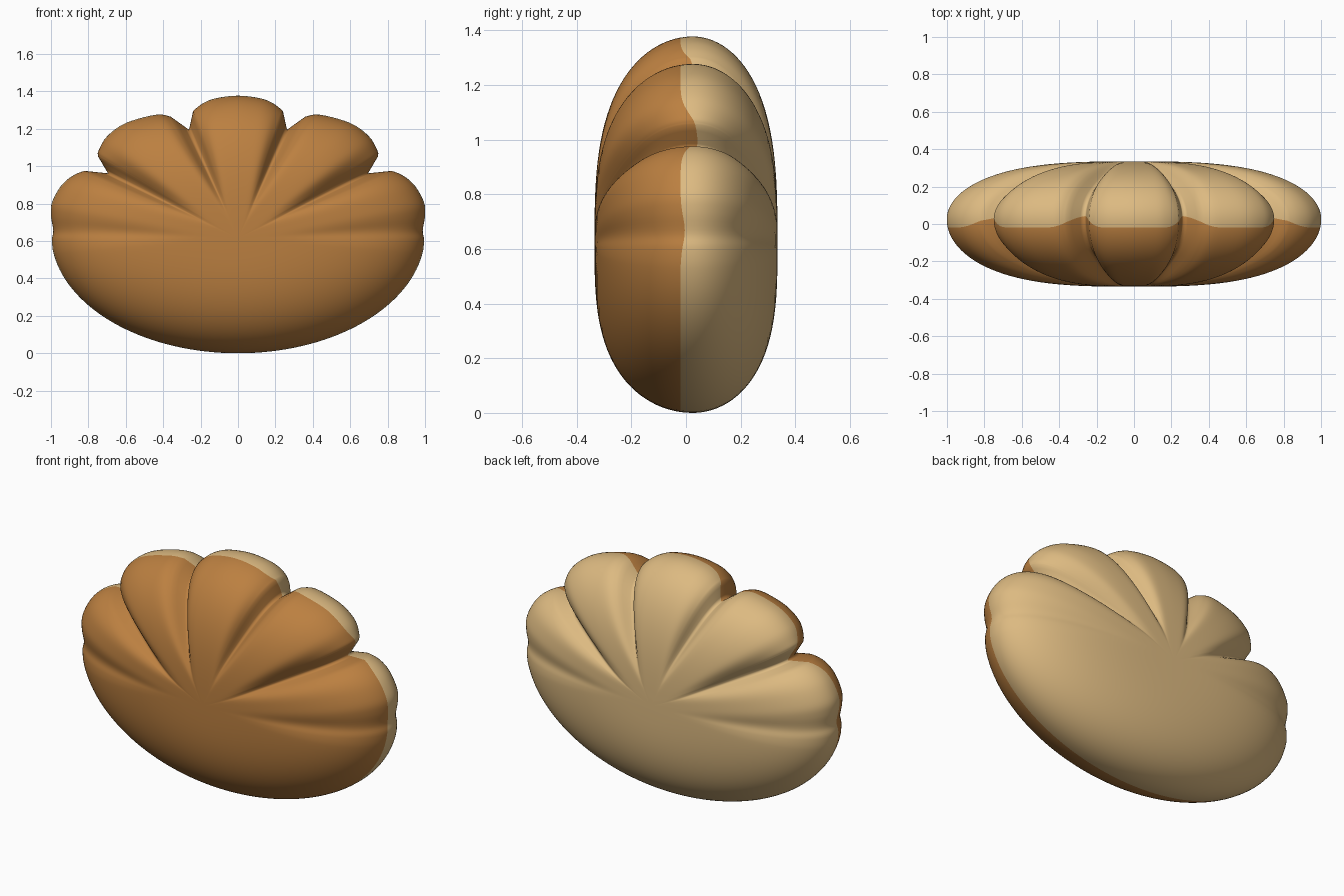
import bpy, bmesh, math
from mathutils import Vector

if "Cube" in bpy.data.objects:
    bpy.data.objects.remove(bpy.data.objects["Cube"])

CZ = 0.62                      # height of the point the folds fan out from
RIM_Y = 0.025                  # depth of the outer rim
FRONT, BACK = 0.36, 0.31       # bulge of the front and back
RINGS = 28
FOLDS = [(28, 0.24, 5.5), (66, 0.24, 5.5), (3, 0.05, 4.0)]   # angle, depth, width


def material(name, rgb):
    m = bpy.data.materials.new(name)
    m.diffuse_color = (*rgb, 1)
    m.use_nodes = True
    m.node_tree.nodes["Principled BSDF"].inputs["Base Color"].default_value = m.diffuse_color
    return m


def curve(pts, steps=8):
    """Smooth curve through pts; first and last are only tangent guides."""
    out = []
    P = [Vector(p) for p in pts]
    for a, b, c, d in zip(P, P[1:], P[2:], P[3:]):
        for k in range(steps):
            t = k / steps
            out.append(0.5 * (2*b + (c - a)*t + (2*a - 5*b + 4*c - d)*t*t + (3*b - a - 3*c + d)*t**3))
    return out + [P[-2]]


def line(a, b, steps=4):
    return [Vector(a).lerp(Vector(b), k / steps) for k in range(1, steps)]


# Right half of the outline, bottom to top
notch1, notch2 = (0.695, 0.967), (0.262, 1.20)
half = [Vector((math.sin(a), 0.645 - 0.64 * math.cos(a)))
        for a in [math.radians(k * 2.5) for k in range(0, 34)]]
half += curve([(0.975, 0.5), (0.995, 0.60), (0.988, 0.66), (1.0, 0.74), (0.995, 0.81), (0.95, 0.895),
               (0.89, 0.95), (0.82, 0.98), (0.74, 0.99)], 5)
half += line((0.82, 0.98), notch1) + [Vector(notch1)] + line(notch1, (0.75, 1.06))
half += curve([(0.755, 1.03), (0.75, 1.06), (0.745, 1.09), (0.70, 1.165), (0.60, 1.236),
               (0.44, 1.28), (0.36, 1.27), (0.30, 1.25)], 5)
half += line((0.36, 1.27), notch2) + [Vector(notch2)] + line(notch2, (0.24, 1.30))
half += curve([(0.27, 1.27), (0.24, 1.30), (0.19, 1.34), (0.12, 1.368), (0, 1.382), (-0.12, 1.368)], 5)
outline = half + [Vector((-p.x, p.y)) for p in reversed(half[1:-1])]


def fold(p):
    """Depth of the folds in the direction of an outline point."""
    ang = math.degrees(math.atan2(p.y - CZ, abs(p.x)))
    return sum(d * math.exp(-((ang - a) / w) ** 2) for a, d, w in FOLDS)


def column(p):
    """Points from the front centre over the rim to the back centre."""
    f = fold(p)
    border = -0.02 + 0.28 * f            # depth where the colours meet
    rise = RIM_Y - border
    tb = math.acos(rise / (FRONT if rise > 0 else BACK))
    pts = []
    for i in range(1, 2 * RINGS):
        t = tb * i / RINGS if i <= RINGS else tb + (math.pi - tb) * (i - RINGS) / RINGS
        s = math.sin(t) ** (2 / 3)
        g = min(max((s - 0.2) / 0.65, 0), 1)
        g = g * g * (3 - 2 * g)
        c = math.cos(t)
        y = RIM_Y - (FRONT if c > 0 else BACK) * c * (1 - f * g)
        pts.append((p.x * s, y, CZ + (p.y - CZ) * s))
    return pts


# Puffy scalloped body, front and back halves in two colours
bm = bmesh.new()
cols = [[bm.verts.new(v) for v in column(p)] for p in outline]
front_pole = bm.verts.new((0, RIM_Y - FRONT, CZ))
back_pole = bm.verts.new((0, RIM_Y + BACK, CZ))
for j, a in enumerate(cols):
    b = cols[(j + 1) % len(cols)]
    bm.faces.new((front_pole, b[0], a[0]))
    bm.faces.new((back_pole, a[-1], b[-1])).material_index = 1
    for i in range(len(a) - 1):
        face = bm.faces.new((a[i], b[i], b[i + 1], a[i + 1]))
        face.material_index = 0 if i < RINGS - 1 else 1
bmesh.ops.recalc_face_normals(bm, faces=bm.faces)
for f in bm.faces:
    f.smooth = True
me = bpy.data.meshes.new("scalloped_body")
bm.to_mesh(me)
bm.free()
me.materials.append(material("brown", (0.50, 0.215, 0.052)))
me.materials.append(material("tan", (0.72, 0.49, 0.22)))
body = bpy.data.objects.new("scalloped_body", me)
bpy.context.collection.objects.link(body)
zmin = min(v.co.z for v in me.vertices)
for v in me.vertices:
    v.co.z -= zmin
